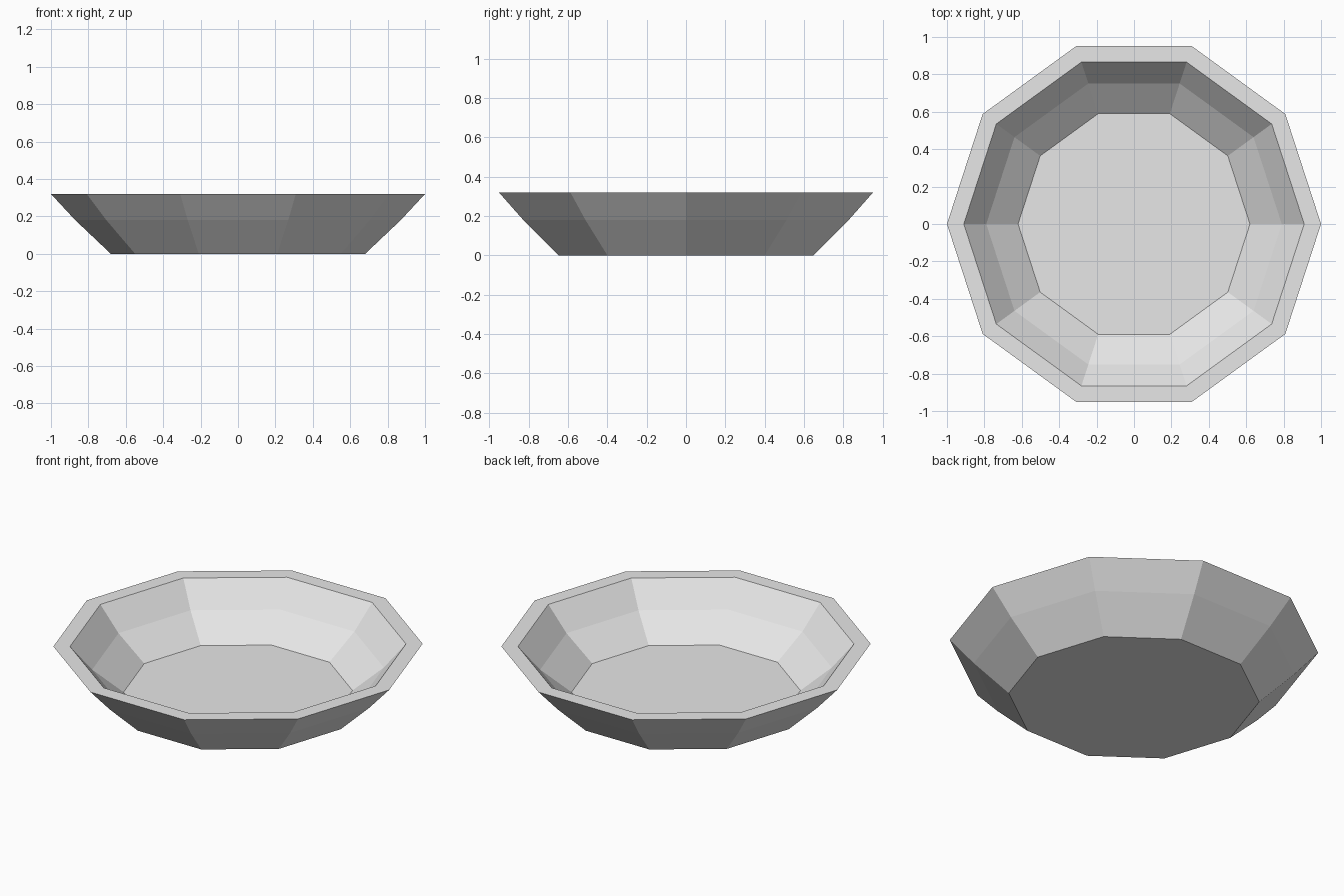
import bpy, bmesh
from math import cos, sin, tau

SIDES = 10

# Wall cross-section as (radius, height): outer base, up to the rim, down to the floor
PROFILE = [(0.68, 0.0), (0.87, 0.18), (1.0, 0.32),
           (0.91, 0.32), (0.79, 0.18), (0.62, 0.044)]

cube = bpy.data.objects.get("Cube")
if cube:
    bpy.data.objects.remove(cube, do_unlink=True)


def make_material(name, color):
    mat = bpy.data.materials.new(name)
    mat.use_nodes = True
    mat.diffuse_color = color
    for node in mat.node_tree.nodes:
        if node.type == 'BSDF_PRINCIPLED':
            node.inputs["Base Color"].default_value = color
    return mat


def lathe(name, profile, sides, mat):
    """Sweep a profile around z and close both ends with flat faces."""
    bm = bmesh.new()
    rings = [[bm.verts.new((r * cos(tau * i / sides), r * sin(tau * i / sides), z))
              for i in range(sides)] for r, z in profile]
    for low, high in zip(rings, rings[1:]):
        for i in range(sides):
            j = (i + 1) % sides
            bm.faces.new((low[i], low[j], high[j], high[i]))
    bm.faces.new(rings[0][::-1])
    bm.faces.new(rings[-1])
    bmesh.ops.recalc_face_normals(bm, faces=bm.faces)
    mesh = bpy.data.meshes.new(name)
    bm.to_mesh(mesh)
    bm.free()
    mesh.materials.append(mat)
    obj = bpy.data.objects.new(name, mesh)
    bpy.context.collection.objects.link(obj)
    return obj


# Ten-sided bowl with a flat rim and a thick floor
lathe("bowl", PROFILE, SIDES, make_material("light grey", (0.8, 0.8, 0.8, 1.0)))
